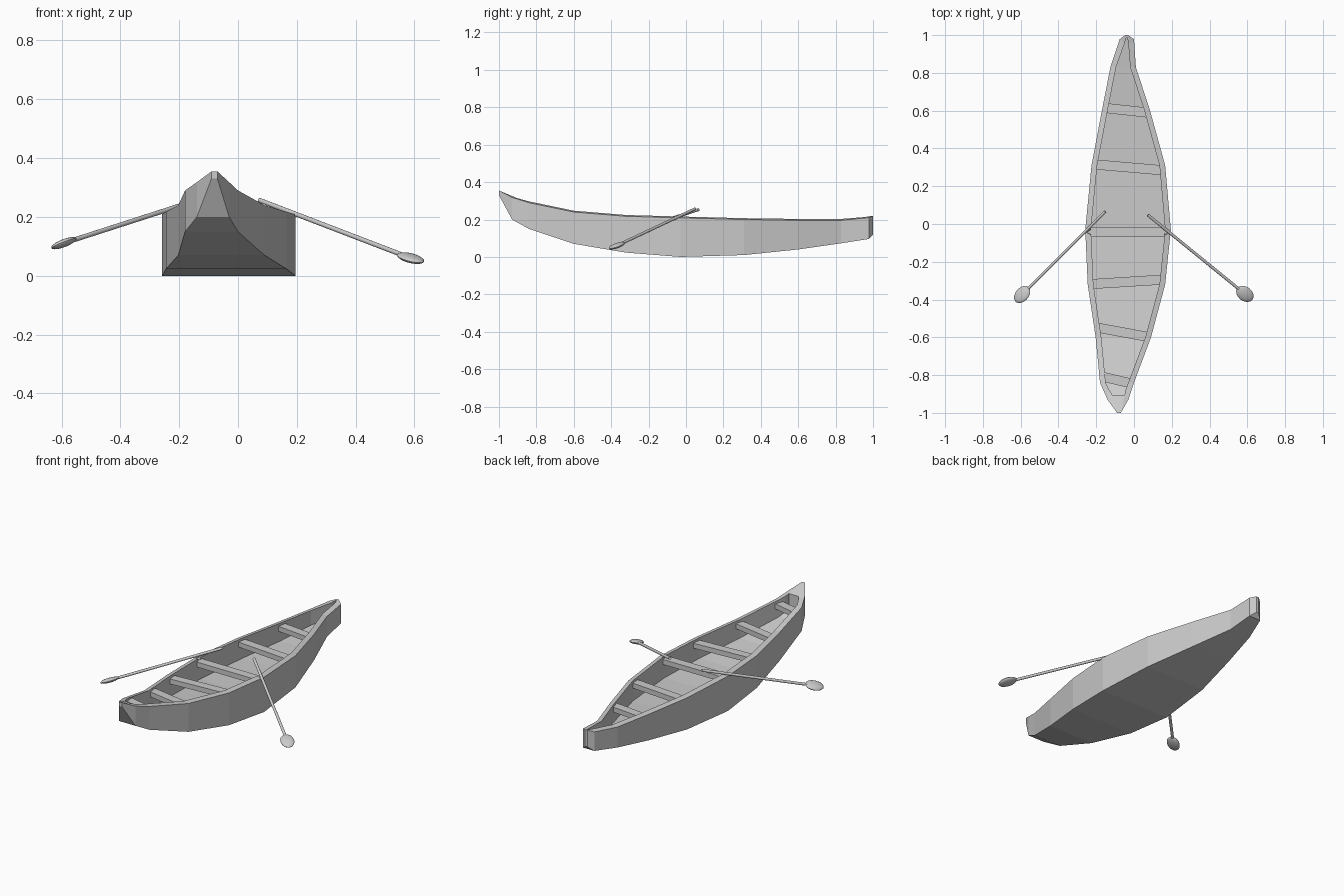
import bpy
import bmesh
from math import radians
from mathutils import Vector, Matrix

default = bpy.data.objects.get("Cube")
if default:
    bpy.data.objects.remove(default, do_unlink=True)


def add_object(name, bm):
    bmesh.ops.recalc_face_normals(bm, faces=bm.faces)
    mesh = bpy.data.meshes.new(name)
    bm.to_mesh(mesh)
    bm.free()
    obj = bpy.data.objects.new(name, mesh)
    bpy.context.collection.objects.link(obj)
    return obj


# Hull stations from bow to stern: y, left x, right x, keel z, floor z, rim z
STATIONS = [
    (-1.0, -0.09, -0.07, 0.33, 0.34, 0.355),
    (-0.93, -0.14, -0.03, 0.20, 0.22, 0.318),
    (-0.84, -0.18, 0.0, 0.15, 0.195, 0.29),
    (-0.60, -0.203, 0.09, 0.07, 0.135, 0.24),
    (-0.32, -0.245, 0.165, 0.023, 0.10, 0.217),
    (-0.03, -0.258, 0.195, 0.0, 0.085, 0.209),
    (0.31, -0.225, 0.165, 0.01, 0.085, 0.20),
    (0.60, -0.17, 0.085, 0.04, 0.095, 0.196),
    (0.83, -0.125, 0.01, 0.073, 0.115, 0.196),
    (0.978, -0.076, 0.0, 0.096, 0.13, 0.21),
    (1.0, -0.047, -0.03, 0.12, 0.135, 0.22),
]
# Inner shell at the two ends: y, left x, right x, floor z, rim z
INNER_ENDS = {
    0: (-0.905, -0.115, -0.05, 0.23, 0.315),
    1: (-0.88, -0.13, -0.045, 0.215, 0.308),
    9: (0.955, -0.05, -0.03, 0.13, 0.213),
    10: (0.985, -0.042, -0.035, 0.135, 0.218),
}
WALL = 0.03
LIP = 0.007


def rim_height(y):
    for a, b in zip(STATIONS, STATIONS[1:]):
        if a[0] <= y <= b[0]:
            return a[5] + (b[5] - a[5]) * (y - a[0]) / (b[0] - a[0])


def build_hull():
    bm = bmesh.new()
    rings = []
    for i, (y, xl, xr, keel, floor, top) in enumerate(STATIONS):
        inner = INNER_ENDS.get(i, (y, xl + WALL, xr - WALL, floor, top + LIP))
        iy, il, ir, floor, rim = inner
        section = [(xl, y, keel), (xr, y, keel), (xr, y, top), (ir, iy, rim),
                   (ir, iy, floor), (il, iy, floor), (il, iy, rim), (xl, y, top)]
        rings.append([bm.verts.new(p) for p in section])
    for a, b in zip(rings, rings[1:]):
        for k in range(8):
            n = (k + 1) % 8
            bm.faces.new((a[k], a[n], b[n], b[k]))
    # Stem plate, deck and inner bulkhead at each end
    for r in (rings[0], rings[-1]):
        for quad in ((0, 1, 2, 7), (7, 2, 3, 6), (6, 3, 4, 5)):
            bm.faces.new([r[k] for k in quad])
    return add_object("hull", bm)


def build_thwart(name, left, right, width=0.052, thick=0.03):
    bm = bmesh.new()
    bmesh.ops.create_cube(bm, size=1)
    top = rim_height((left[1] + right[1]) / 2) - 0.008
    for v in bm.verts:
        x, y = left if v.co.x < 0 else right
        z = top if v.co.z > 0 else top - thick
        v.co = (x, y + v.co.y * width, z)
    return add_object(name, bm)


# Oar with a round shaft and a flat oval blade, rolled about the shaft
def build_oar(name, handle, blade, roll):
    handle, blade = Vector(handle), Vector(blade)
    along = (blade - handle).normalized()
    side = Vector((0, 0, 1)).cross(along).normalized()
    frame = Matrix((along, side, along.cross(side))).transposed().to_4x4()
    frame = frame @ Matrix.Rotation(radians(roll), 4, "X")
    length = (blade - handle).length
    bm = bmesh.new()
    bmesh.ops.create_cone(
        bm, cap_ends=True, segments=12, radius1=0.008, radius2=0.008, depth=length,
        matrix=Matrix.Translation((length / 2, 0, 0)) @ Matrix.Rotation(radians(90), 4, "Y"))
    bmesh.ops.create_uvsphere(
        bm, u_segments=16, v_segments=10, radius=1,
        matrix=Matrix.Translation((length, 0, 0)) @ Matrix.Diagonal((0.053, 0.038, 0.013, 1)))
    bm.transform(Matrix.Translation(handle) @ frame)
    obj = add_object(name, bm)
    bpy.ops.object.select_all(action="DESELECT")
    obj.select_set(True)
    bpy.context.view_layer.objects.active = obj
    bpy.ops.object.shade_smooth_by_angle(angle=radians(40))
    return obj


# Small V notch in the rim for each oar
def cut_notch(hull, name, x, turn):
    bm = bmesh.new()
    bmesh.ops.create_cone(
        bm, cap_ends=True, segments=3, radius1=0.014, radius2=0.024, depth=0.03,
        matrix=Matrix.Translation((x, -0.043, 0.213)) @ Matrix.Rotation(radians(turn), 4, "Z"))
    cutter = add_object(name, bm)
    cutter.hide_render = True
    cutter.hide_set(True)
    cut = hull.modifiers.new(name, "BOOLEAN")
    cut.operation = "DIFFERENCE"
    cut.solver = "EXACT"
    cut.object = cutter


hull = build_hull()
cut_notch(hull, "left_notch_cutter", 0.172, -90)
cut_notch(hull, "right_notch_cutter", -0.235, 90)

THWARTS = [
    ((-0.16, 0.615), (0.07, 0.59)),
    ((-0.205, 0.315), (0.145, 0.285)),
    ((-0.24, -0.042), (0.175, -0.042)),
    ((-0.225, -0.318), (0.145, -0.295)),
    ((-0.185, -0.55), (0.075, -0.598)),
    ((-0.155, -0.811), (-0.015, -0.844)),
]
for number, (left, right) in enumerate(THWARTS, 1):
    build_thwart(f"thwart_{number}", left, right)

build_oar("left_oar", (0.073, 0.048, 0.257), (0.587, -0.37, 0.06), 7)
build_oar("right_oar", (-0.152, 0.067, 0.253), (-0.592, -0.373, 0.111), 20)
